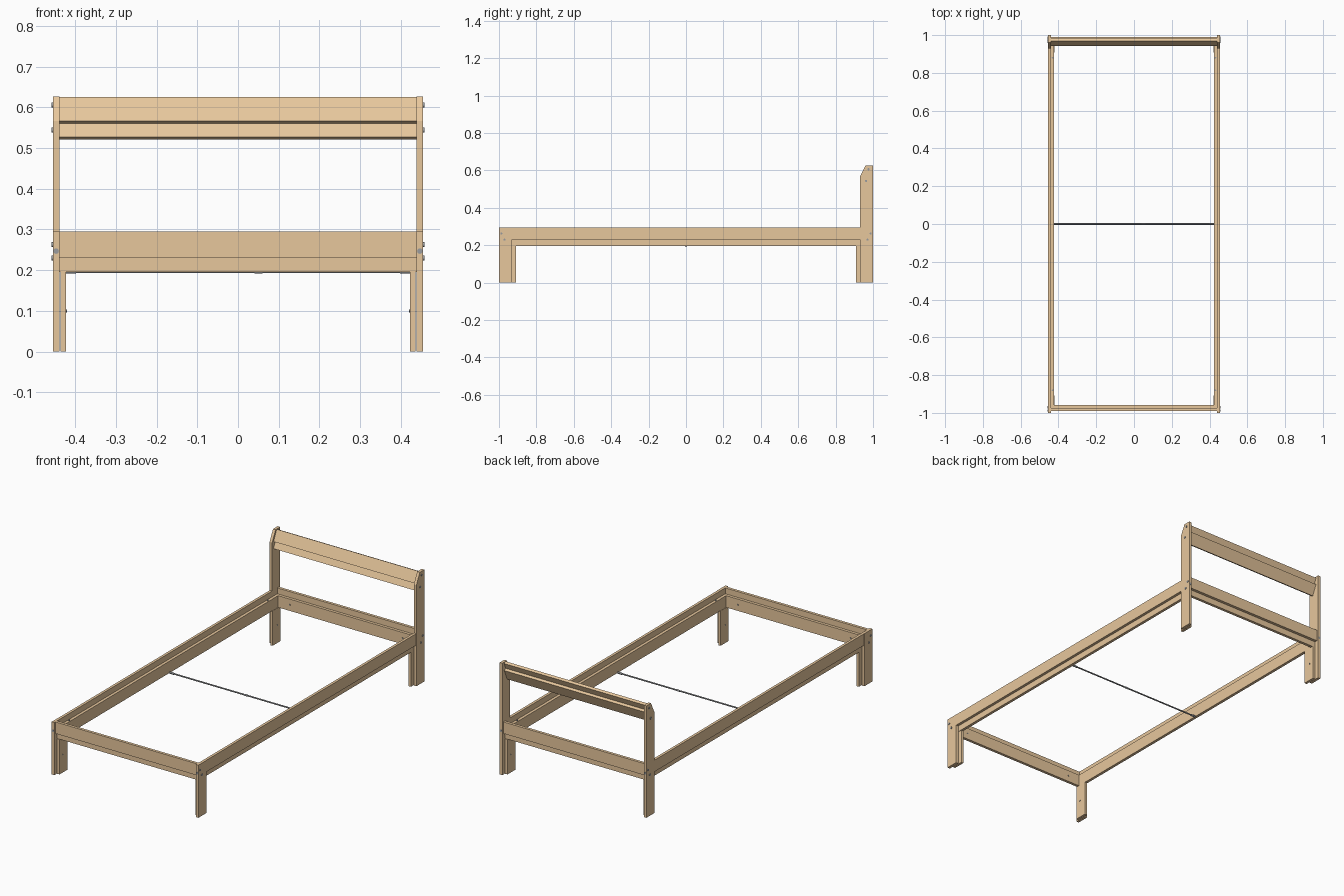
import bpy
import bmesh
from mathutils import Vector

cube = bpy.data.objects.get("Cube")
if cube:
    bpy.data.objects.remove(cube, do_unlink=True)


def material(name, color):
    m = bpy.data.materials.new(name)
    m.use_nodes = True
    m.diffuse_color = color
    m.node_tree.nodes["Principled BSDF"].inputs["Base Color"].default_value = color
    return m


wood = material("pine wood", (0.80, 0.57, 0.335, 1))
steel = material("grey steel", (0.32, 0.33, 0.34, 1))

W, L = 0.455, 1.0          # half width, half length
T = 0.016                  # board thickness
POST = 0.07                # post depth
END = L - 0.009            # end rails sit back from the post edges
LOW, LEDGE, STEP, TOP = 0.196, 0.262, 0.230, 0.295


def prism(name, profile, x0, x1):
    """Extrude a (y, z) profile from x0 to x1."""
    bm = bmesh.new()
    face = bm.faces.new([bm.verts.new((x0, y, z)) for y, z in profile])
    grown = bmesh.ops.extrude_face_region(bm, geom=[face])["geom"]
    bmesh.ops.translate(bm, vec=(x1 - x0, 0, 0),
                        verts=[g for g in grown if isinstance(g, bmesh.types.BMVert)])
    bmesh.ops.recalc_face_normals(bm, faces=bm.faces)
    mesh = bpy.data.meshes.new(name)
    bm.to_mesh(mesh)
    bm.free()
    mesh.materials.append(wood)
    bpy.context.collection.objects.link(bpy.data.objects.new(name, mesh))


def board(name, x0, x1, y0, y1, z0, z1):
    prism(name, [(y0, z0), (y1, z0), (y1, z1), (y0, z1)], x0, x1)


def rod(name, a, b, radius, sides=12):
    """Steel cylinder between two points."""
    a, b = Vector(a), Vector(b)
    bpy.ops.mesh.primitive_cylinder_add(vertices=sides, radius=radius,
                                        depth=(b - a).length, location=(a + b) / 2)
    ob = bpy.context.object
    ob.name = name
    ob.rotation_euler = (b - a).to_track_quat('Z', 'Y').to_euler()
    ob.data.materials.append(steel)
    bpy.ops.object.shade_smooth_by_angle()


for sx, side in ((1, "left"), (-1, "right")):
    # Side rail: outer upper board and inner lower ledge board
    board(f"{side}_side_rail", sx * (W - T), sx * (W - 0.001), -L + POST, L - POST, STEP, TOP)
    board(f"{side}_side_ledge", sx * (W - 2 * T), sx * (W - T), -END + T, END - T, LOW, LEDGE)

    for sy, end in ((-1, "front"), (1, "back")):
        name = f"{side}_{end}"
        # Outer post, the back one tall with a sloped top corner
        if sy < 0:
            board(f"{name}_post", sx * (W - T), sx * W, -L, -L + POST, 0, TOP)
        else:
            prism(f"{name}_post", [(L - POST, 0), (L, 0), (L, 0.627), (0.96, 0.627),
                                   (L - POST, 0.567)], sx * (W - T), sx * W)
        # Inner leg board under the ledge
        board(f"{name}_inner_leg", sx * (W - 2 * T - 0.001), sx * (W - T - 0.003),
              sy * 0.978, sy * 0.909, 0, LOW)

        # Bolt heads on the post side and post edge
        spots = [(0.987, 0.263), (0.97, 0.23)]
        if sy > 0:
            spots += [(0.976, 0.606), (0.963, 0.544)]
        for y, z in spots:
            rod(f"{name}_bolt", (sx * (W - 0.002), sy * y, z),
                (sx * (W + 0.003), sy * y, z), 0.006)
        rod(f"{name}_edge_bolt", (sx * (W - T / 2), sy * (L - 0.003), 0.247),
            (sx * (W - T / 2), sy * (L + 0.001), 0.247), 0.007)

        # Small screws on the leg and end ledge, and a peg on the side ledge
        inner = W - 2 * T
        rod(f"{name}_leg_screw", (sx * (inner + 0.002), sy * 0.95, 0.1),
            (sx * (inner - 0.003), sy * 0.95, 0.1), 0.0035)
        rod(f"{name}_end_screw", (sx * 0.35, sy * (END - 2 * T + 0.002), 0.23),
            (sx * 0.35, sy * (END - 2 * T - 0.002), 0.23), 0.0035)
        rod(f"{name}_ledge_peg", (sx * (inner + T / 2), sy * 0.88, LEDGE - 0.002),
            (sx * (inner + T / 2), sy * 0.88, LEDGE + 0.004), 0.0045)

# End rails between the posts, stepped like the side rails
for sy, end in ((-1, "front"), (1, "back")):
    board(f"{end}_rail", -W + T, W - T, sy * (END - T), sy * END, STEP, TOP)
    board(f"{end}_ledge", -W + T, W - T, sy * (END - 2 * T), sy * (END - T), LOW, LEDGE)

# Headboard: two overlapping boards leaning back, set behind the post edges
up = Vector((0.42, 0.907))
back = Vector((0.907, -0.42))
base = Vector((L - POST + 0.012, 0.567))
for name, depth, start in (("headboard_upper", 0, 0), ("headboard_lower", T, -0.036)):
    p = base + back * depth + up * start
    corners = [p, p + back * T, p + back * T + up * 0.065, p + up * 0.065]
    prism(name, [tuple(c) for c in corners], -W + T, W - T)

# Steel cross tie halfway along, with end sleeves and a middle joint
X = W - 2 * T
Z = 0.197
rod("cross_tie", (-X, 0, Z), (X, 0, Z), 0.004)
rod("cross_tie_joint", (0.04, 0, Z), (0.06, 0, Z), 0.005)
for sx, side in ((1, "left"), (-1, "right")):
    rod(f"{side}_cross_tie_sleeve", (sx * X, 0, Z), (sx * (X - 0.025), 0, Z), 0.0055)
